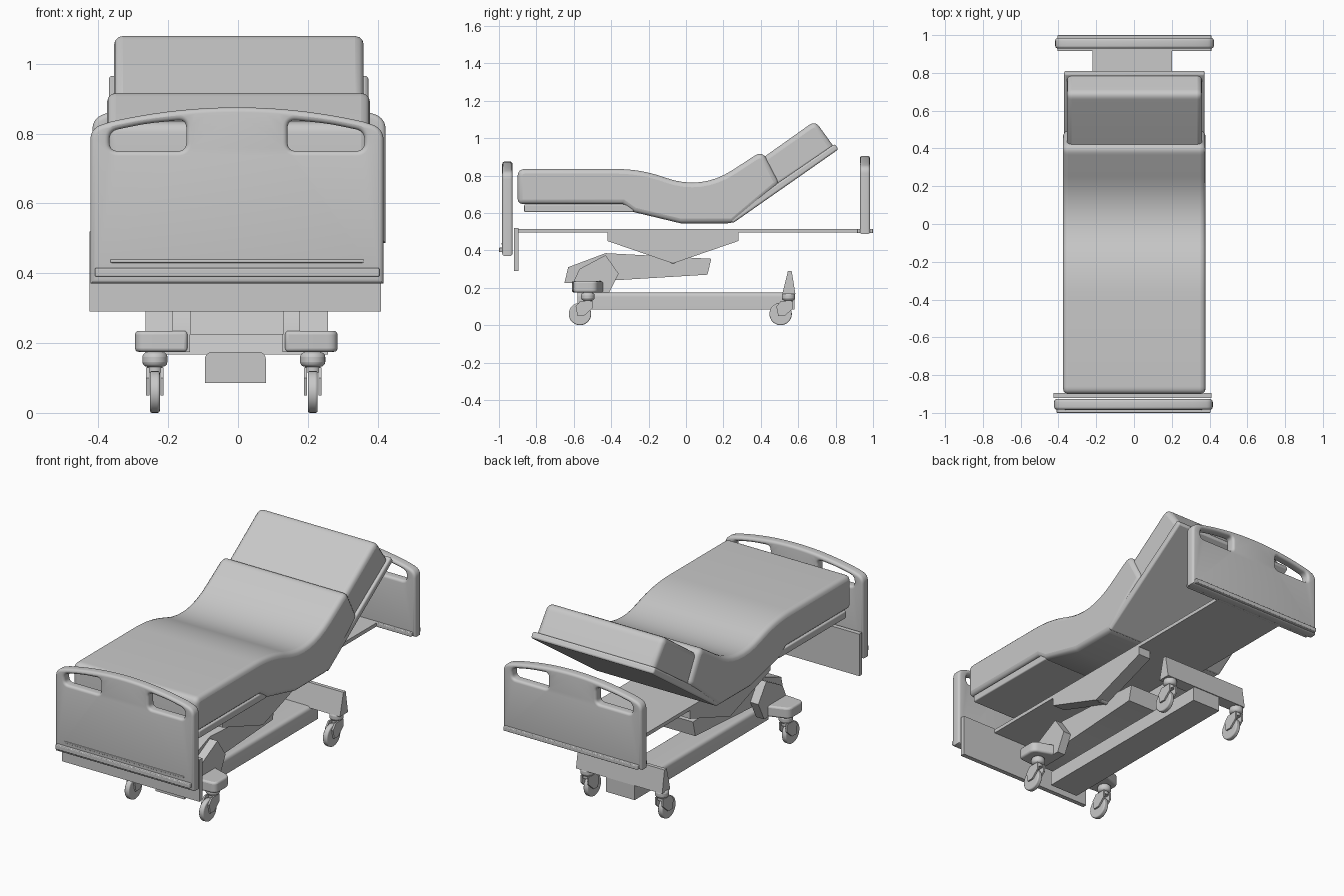
import bpy
import bmesh
from math import sin, cos, pi
from mathutils import Vector

cube = bpy.data.objects.get("Cube")
if cube:
    bpy.data.objects.remove(cube, do_unlink=True)

GREY = (0.58, 0.58, 0.58, 1)
mat = bpy.data.materials.new("plain_grey")
mat.use_nodes = True
mat.diffuse_color = GREY
mat.node_tree.nodes["Principled BSDF"].inputs["Base Color"].default_value = GREY


def finish(obj, bevel=0):
    """Material, optional rounded edges and smooth shading."""
    obj.data.materials.append(mat)
    if bevel:
        mod = obj.modifiers.new("round_edges", 'BEVEL')
        mod.width = bevel
        mod.segments = 3
        mod.limit_method = 'ANGLE'
        mod.angle_limit = 0.65
        mod.use_clamp_overlap = False
    bpy.ops.object.select_all(action='DESELECT')
    obj.select_set(True)
    bpy.context.view_layer.objects.active = obj
    bpy.ops.object.shade_smooth_by_angle()


def add_mesh(name, bm, bevel=0):
    bmesh.ops.recalc_face_normals(bm, faces=bm.faces)
    mesh = bpy.data.meshes.new(name)
    bm.to_mesh(mesh)
    bm.free()
    obj = bpy.data.objects.new(name, mesh)
    bpy.context.collection.objects.link(obj)
    finish(obj, bevel)


def rounded(corners, steps=8):
    """Points (a, b, radius) to an outline with curved corners."""
    out = []
    n = len(corners)
    for i, c in enumerate(corners):
        p = Vector(c[:2])
        r = c[2] if len(c) > 2 else 0
        if not r:
            out.append(p)
            continue
        a = p + (Vector(corners[i - 1][:2]) - p).normalized() * r
        b = p + (Vector(corners[(i + 1) % n][:2]) - p).normalized() * r
        for s in range(steps + 1):
            t = s / steps
            out.append(a * (1 - t) ** 2 + p * 2 * t * (1 - t) + b * t * t)
    return out


def inset(loop, d):
    """Move a closed loop to its left-hand side by d."""
    out = []
    for i, p in enumerate(loop):
        e1 = (p - loop[i - 1]).normalized()
        e2 = (loop[(i + 1) % len(loop)] - p).normalized()
        m = Vector((-e1.y - e2.y, e1.x + e2.x))
        out.append(p + m * (2 * d / m.length_squared))
    return out


def prism(name, corners, lo, hi, bevel=0, axis=0):
    """Outline extruded along an axis; its points use the other two axes in order."""
    bm = bmesh.new()
    verts = []
    for p in rounded(corners):
        co = list(p)
        co.insert(axis, lo)
        verts.append(bm.verts.new(co))
    ext = bmesh.ops.extrude_face_region(bm, geom=[bm.faces.new(verts)])
    moved = [g for g in ext["geom"] if isinstance(g, bmesh.types.BMVert)]
    shift = Vector((0, 0, 0))
    shift[axis] = hi - lo
    bmesh.ops.translate(bm, verts=moved, vec=shift)
    add_mesh(name, bm, bevel)


def box(name, x, y, z, bevel=0):
    prism(name, [(y[0], z[0]), (y[1], z[0]), (y[1], z[1]), (y[0], z[1])], x[0], x[1], bevel)


def cylinder(name, loc, radius, depth, along_x=False, bevel=0):
    bpy.ops.mesh.primitive_cylinder_add(vertices=28, radius=radius, depth=depth, location=loc,
                                        rotation=(0, 1.5708 if along_x else 0, 0))
    bpy.context.object.name = name
    finish(bpy.context.object, bevel)


def end_board(name, y, top, bottom, cx):
    """Arched panel with rounded rims and two hand holes."""
    arch = [(0.04 * i, top - 0.05 * (i / 10) ** 2) for i in range(9, -10, -1)]
    outline = rounded([(-0.42, top - 0.06, 0.035), (-0.42, bottom), (0.42, bottom),
                       (0.42, top - 0.06, 0.035)] + arch)
    hole = rounded([(0.145, top - 0.125, 0.025), (0.365, top - 0.125, 0.025),
                    (0.365, top - 0.068, 0.025), (0.26, top - 0.046, 0.04),
                    (0.145, top - 0.035, 0.025)])
    mirrored = [Vector((-p.x, p.y)) for p in hole]
    half, rim = 0.0275, 0.014
    arc = [(rim * (1 - cos(k * pi / 8)), half - rim + rim * sin(k * pi / 8)) for k in range(5)]
    section = [(d, -t) for d, t in reversed(arc)] + arc
    bm = bmesh.new()
    caps = ([], [])
    for loop in (outline, hole[::-1], mirrored):
        rings = [[bm.verts.new((cx + p.x, y + t, p.y)) for p in inset(loop, d)]
                 for d, t in section]
        n = len(loop)
        for a, b in zip(rings, rings[1:]):
            for i in range(n):
                j = (i + 1) % n
                bm.faces.new((a[i], a[j], b[j], b[i]))
        for cap, ring in zip(caps, (rings[0], rings[-1])):
            cap += [bm.edges.get((ring[i - 1], ring[i])) for i in range(n)]
    for cap in caps:
        bmesh.ops.triangle_fill(bm, edges=cap, use_beauty=True)
    add_mesh(name, bm)


# End boards with their bumper rails
end_board("foot_board", -0.955, 0.875, 0.37, -0.003)
end_board("head_board", 0.957, 0.905, 0.487, 0.003)
box("foot_bumper", (-0.41, 0.405), (-1.0, -0.95), (0.39, 0.415), 0.004)
box("head_bumper", (-0.405, 0.41), (0.915, 1.0), (0.492, 0.515), 0.004)
box("foot_board_ridge", (-0.365, 0.36), (-0.986, -0.975), (0.43, 0.44), 0.003)
box("foot_plate", (-0.425, 0.41), (-0.92, -0.895), (0.29, 0.52))

# Mattress, pillow and the boards under them
prism("mattress", [(-0.9, 0.648), (-0.9, 0.835, 0.04), (-0.243, 0.835, 0.13),
                   (0.083, 0.721, 0.2), (0.408, 0.933, 0.05), (0.5, 0.757),
                   (0.25, 0.545), (-0.03, 0.545), (-0.28, 0.605), (-0.34, 0.648)],
      -0.375, 0.378, 0.025)
prism("pillow", [(0.46, 0.72), (0.39, 0.88), (0.69, 1.093, 0.04), (0.797, 0.945)],
      -0.355, 0.36, 0.025)
prism("back_rest", [(0.25, 0.545), (0.815, 0.94), (0.795, 0.969), (0.225, 0.577)],
      -0.37, 0.374, 0.01)
box("leg_rest", (-0.368, 0.37), (-0.865, -0.28), (0.605, 0.645), 0.006)

# Deck and lifting gear
box("deck", (-0.22, 0.20), (-0.9, 0.99), (0.495, 0.515))
for side, x0, x1 in (("right", -0.22, -0.145), ("left", 0.125, 0.2)):
    prism("deck_bracket_" + side, [(-0.42, 0.505), (-0.42, 0.45), (-0.07, 0.33),
                                   (0.28, 0.45), (0.28, 0.505)], x0, x1)
prism("lift_arm", [(-0.65, 0.225), (-0.63, 0.31), (-0.43, 0.385), (0.135, 0.355),
                   (0.115, 0.27), (-0.38, 0.24), (-0.42, 0.225)], -0.137, 0.13)
cylinder("lift_pin", (-0.005, -0.07, 0.345), 0.018, 0.36, True)

# Base beam and head-end crossbar
prism("base_beam", [(-0.095, 0.085), (0.08, 0.085), (0.08, 0.175, 0.025),
                    (-0.095, 0.175, 0.025)], -0.58, 0.58, axis=1)
prism("head_crossbar", [(0.515, 0.167), (0.585, 0.167), (0.565, 0.29), (0.545, 0.29)],
      -0.265, 0.258)

# Foot-end supports and the four casters
for side, sign in (("right", -1), ("left", 1)):
    inner, outer = sign * 0.14 - 0.005, sign * 0.29 - 0.005
    prism("foot_support_" + side, [(inner, -0.61), (outer, -0.6, 0.03), (outer, -0.48, 0.03),
                                   (inner, -0.43)], 0.175, 0.235, 0.01, axis=2)
    prism("arm_bracket_" + side, [(-0.6, 0.235), (-0.57, 0.3), (-0.43, 0.375),
                                  (-0.36, 0.275), (-0.41, 0.175), (-0.6, 0.175)],
          sign * 0.133 - 0.005, sign * 0.182 - 0.005)
    cx = sign * 0.226 - 0.012
    for end, y in (("foot", -0.525), ("head", 0.548)):
        tag = "_" + end + "_" + side
        cylinder("caster_swivel" + tag, (cx, y, 0.153), 0.036, 0.042, bevel=0.014)
        cylinder("caster_stem" + tag, (cx, y, 0.145), 0.022, 0.06)
        cylinder("caster_wheel" + tag, (cx, y - 0.042, 0.06), 0.06, 0.028, True, 0.006)
        for k in (-1, 1):
            prism("caster_fork" + tag, [(y - 0.055, 0.05), (y - 0.02, 0.05), (y + 0.025, 0.09),
                                        (y + 0.025, 0.13), (y - 0.04, 0.13), (y - 0.065, 0.1)],
                  cx + k * 0.016, cx + k * 0.025)
